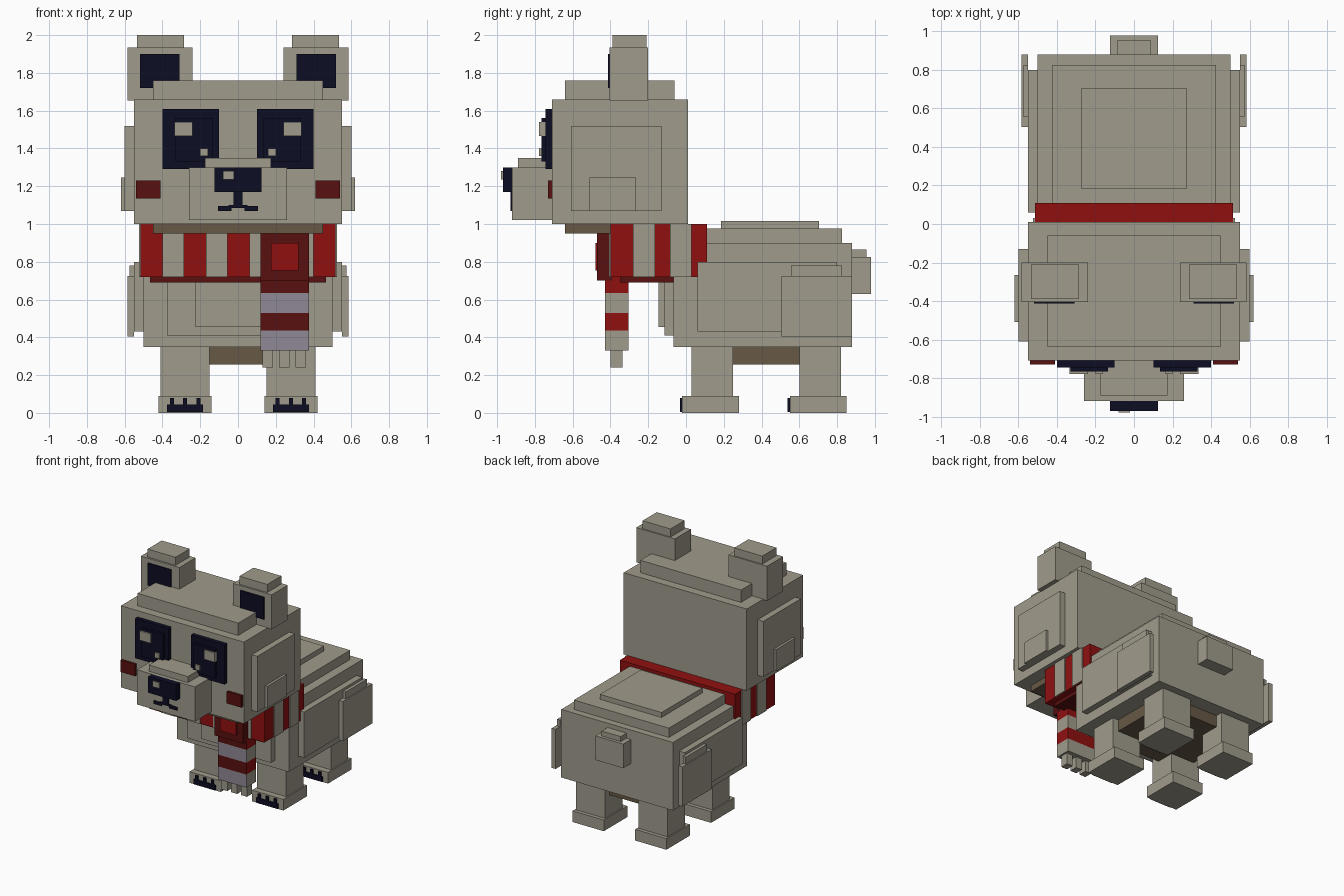
import bpy

cube = bpy.data.objects.get("Cube")
if cube:
    bpy.data.objects.remove(cube, do_unlink=True)


def material(name, r, g, b):
    m = bpy.data.materials.new(name)
    m.use_nodes = True
    m.diffuse_color = (r, g, b, 1)
    bsdf = next(n for n in m.node_tree.nodes if n.type == 'BSDF_PRINCIPLED')
    bsdf.inputs["Base Color"].default_value = (r, g, b, 1)
    return m


fur = material("warm_grey", .35, .33, .26)
brown = material("brown", .135, .098, .06)
navy = material("dark_navy", .004, .004, .018)
red = material("red", .28, .005, .005)
maroon = material("dark_red", .098, .005, .005)
lavender = material("lavender_grey", .28, .25, .30)


def box(name, x, y, z, mat, front=None):
    """Box from (min, max) ranges; optional second colour on the front face."""
    size = [r[1] - r[0] for r in (x, y, z)]
    bpy.ops.mesh.primitive_cube_add(size=1, location=[sum(r) / 2 for r in (x, y, z)])
    ob = bpy.context.object
    ob.name = name
    for v in ob.data.vertices:
        v.co = [c * s for c, s in zip(v.co, size)]
    ob.data.materials.append(mat)
    if front:
        ob.data.materials.append(front)
        for f in ob.data.polygons:
            f.material_index = int(f.normal.y < -.5)
    return ob


def mid(name, half, y, z, mat):
    """Box centred on x = 0."""
    return box(name, (-half, half), y, z, mat)


def pair(name, x, y, z, mat):
    """Matching boxes on both sides."""
    box("left_" + name, x, y, z, mat)
    box("right_" + name, (-x[1], -x[0]), y, z, mat)


# Head
mid("head", .55, (-.71, .01), (1, 1.66), fur)
mid("head_crown", .45, (-.64, -.06), (1.66, 1.76), fur)
mid("jaw", .45, (-.64, -.06), (.95, 1), brown)
pair("cheek_pad", (.55, .60), (-.61, -.13), (1.07, 1.52), fur)
pair("cheek_tuft", (.60, .62), (-.51, -.265), (1.07, 1.245), fur)
pair("blush", (.41, .54), (-.73, -.71), (1.135, 1.23), maroon)

# Ears
pair("ear", (.24, .585), (-.405, -.20), (1.655, 1.935), fur)
pair("ear_tip", (.285, .535), (-.39, -.21), (1.935, 2), fur)
pair("inner_ear", (.31, .52), (-.414, -.405), (1.72, 1.90), navy)

# Eyes
pair("eye_patch", (.10, .40), (-.745, -.71), (1.29, 1.61), navy)
pair("eye", (.135, .33), (-.765, -.745), (1.33, 1.56), navy)
pair("eye_highlight", (.24, .335), (-.778, -.745), (1.465, 1.54), fur)
pair("eye_glint", (.16, .20), (-.778, -.745), (1.36, 1.40), fur)

# Muzzle, nose and mouth
mid("muzzle", .26, (-.92, -.71), (1.02, 1.30), fur)
mid("muzzle_bridge", .175, (-.89, -.71), (1.30, 1.35), fur)
mid("nose", .125, (-.97, -.92), (1.17, 1.30), navy)
box("nose_highlight", (-.08, -.02), (-.98, -.97), (1.235, 1.28), fur)
mid("mouth_stem", .025, (-.929, -.92), (1.085, 1.17), navy)
pair("mouth_corner", (.035, .105), (-.929, -.92), (1.07, 1.095), navy)
mid("mouth_bar", .05, (-.929, -.92), (1.085, 1.10), navy)

# Body
mid("body", .5, (-.065, .88), (.35, .90), fur)
mid("upper_back", .425, (0, .825), (.90, .975), fur)
mid("back_ridge", .275, (.185, .705), (.975, 1.015), fur)
mid("chest", .375, (-.115, -.065), (.41, .80), fur)
mid("chest_tuft", .225, (-.145, -.115), (.455, .78), fur)
mid("belly", .36, (.1, .76), (.255, .35), brown)
pair("flank", (.5, .55), (.06, .80), (.43, .80), fur)
pair("hip", (.55, .585), (.505, .88), (.405, .725), fur)
pair("hip_top", (.55, .575), (.555, .825), (.725, .78), fur)
mid("tail", .125, (.88, .98), (.63, .825), fur)
mid("tail_top", .085, (.88, .955), (.825, .865), fur)

# Legs, feet and claws
for end, y in (("front", .03), ("rear", .60)):
    pair(end + "_leg", (.15, .41), (y, y + .22), (.09, .35), fur)
    toe = y - .05
    pair(end + "_foot", (.14, .42), (toe, toe + .30), (0, .09), fur)
    claw_y = (toe - .012, toe)
    pair(end + "_claw_base", (.185, .375), claw_y, (.005, .045), navy)
    for i in range(3):
        x = .21 + .07 * i
        pair(f"{end}_claw_{i + 1}", (x - .011, x + .011), claw_y, (.045, .08), navy)

# Scarf collar with raised grey stripes
mid("scarf", .515, (-.40, .11), (.72, 1), red)
mid("scarf_under_band", .465, (-.35, -.05), (.69, .72), maroon)
for i, x in enumerate((-.40, -.17, .06, .285)):
    box(f"scarf_front_stripe_{i + 1}", (x, x + .115), (-.408, -.40), (.72, 1), fur)
for i, y in enumerate((-.28, -.085)):
    pair(f"scarf_side_stripe_{i + 1}", (.515, .524), (y, y + .115), (.72, 1), fur)

# Scarf knot and hanging end
end_x = (.12, .375)
box("scarf_knot", end_x, (-.47, -.39), (.70, .95), maroon)
box("knot_centre", (.175, .32), (-.48, -.47), (.755, .90), red)
levels = (.33, .435, .53, .635, .72)
for i in range(4):
    side, front = ((fur, lavender), (red, maroon))[i % 2]
    box(f"scarf_end_{i + 1}", end_x, (-.43, -.305), levels[i:i + 2], side, front)
for i in range(3):
    x = .13 + .0875 * i
    box(f"scarf_fringe_{i + 1}", (x, x + .055), (-.40, -.335), (.24, .33), fur)
